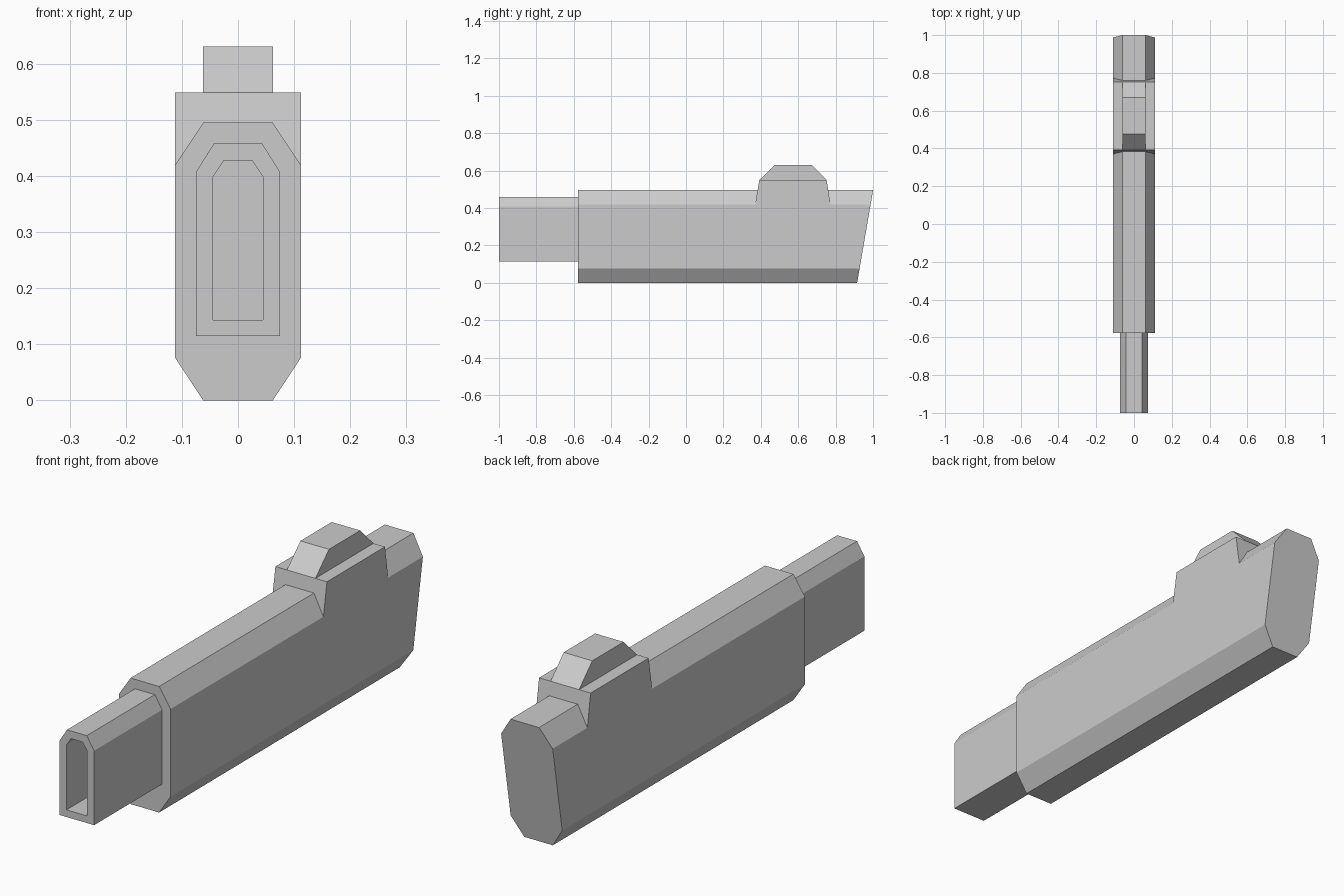
import bpy
import bmesh

# Remove the default object
cube = bpy.data.objects.get("Cube")
if cube:
    bpy.data.objects.remove(cube, do_unlink=True)

# Single grey material
GREY = (0.6, 0.6, 0.6, 1.0)
grey = bpy.data.materials.new("plain_grey")
grey.use_nodes = True
grey.diffuse_color = GREY
grey.node_tree.nodes["Principled BSDF"].inputs["Base Color"].default_value = GREY


def loft(name, rings):
    """Bridge closed rings of points in order and cap both ends."""
    bm = bmesh.new()
    loops = [[bm.verts.new(p) for p in ring] for ring in rings]
    for a, b in zip(loops, loops[1:]):
        for i in range(len(a)):
            j = (i + 1) % len(a)
            bm.faces.new((a[i], a[j], b[j], b[i]))
    bm.faces.new(loops[0])
    bm.faces.new(loops[-1])
    bmesh.ops.recalc_face_normals(bm, faces=bm.faces)
    mesh = bpy.data.meshes.new(name)
    bm.to_mesh(mesh)
    bm.free()
    mesh.materials.append(grey)
    obj = bpy.data.objects.new(name, mesh)
    bpy.context.collection.objects.link(obj)
    return obj


def section(half, y, slant=0.0):
    """Mirror half an outline (x, z) and place it at y, leaning by slant."""
    outline = half + [(-x, z) for x, z in reversed(half)]
    return [(x, y + slant * z, z) for x, z in outline]


def rectangle(x, y0, y1, z):
    return [(-x, y0, z), (x, y0, z), (x, y1, z), (-x, y1, z)]


# Long chamfered body with a raked back end
body_half = [(0.062, 0), (0.112, 0.076), (0.112, 0.42), (0.062, 0.495)]
loft("body", [section(body_half, -0.578),
              section(body_half, 0.915, slant=0.172)])

# Hollow front tube
tube_half = [(0.075, 0.115), (0.075, 0.407), (0.043, 0.458)]
bore_half = [(0.045, 0.143), (0.045, 0.398), (0.025, 0.428)]
loft("front_tube", [section(tube_half, -0.56), section(tube_half, -1.0),
                    section(bore_half, -1.0), section(bore_half, -0.59)])

# Raised block, flush with the body sides
loft("raised_block", [rectangle(0.112, 0.37, 0.772, 0.42),
                      rectangle(0.112, 0.392, 0.752, 0.549)])

# Sloped cap on the block
loft("block_cap", [rectangle(0.062, 0.392, 0.752, 0.549),
                   rectangle(0.062, 0.476, 0.67, 0.631)])
